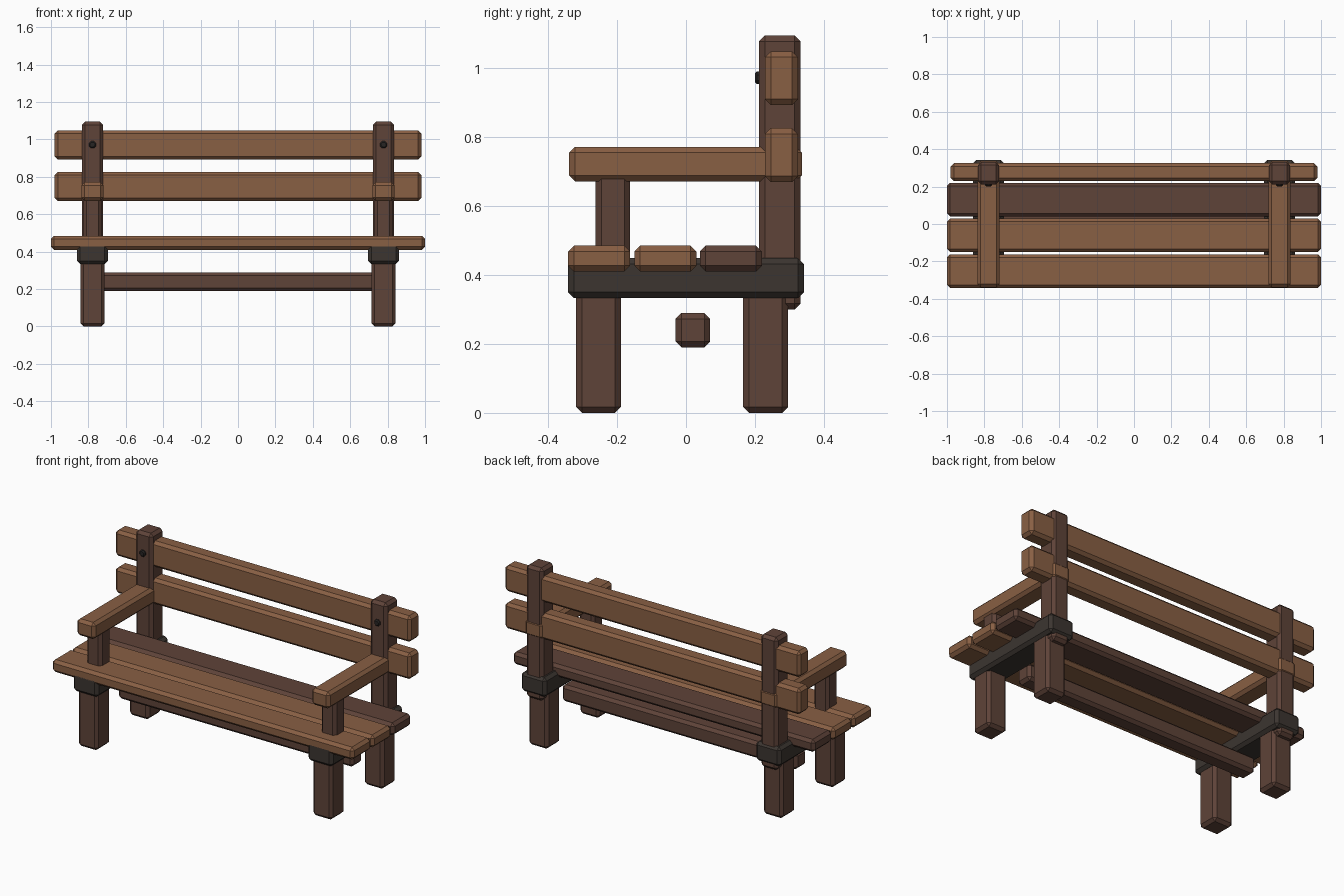
import bpy, bmesh, math
from mathutils import Matrix

if "Cube" in bpy.data.objects:
    bpy.data.objects.remove(bpy.data.objects["Cube"])


def material(name, rgb):
    m = bpy.data.materials.new(name)
    m.diffuse_color = (*rgb, 1.0)
    m.use_nodes = True
    m.node_tree.nodes["Principled BSDF"].inputs["Base Color"].default_value = m.diffuse_color
    return m


LIGHT = material("light wood", (0.25, 0.115, 0.057))
DARK = material("dark wood", (0.113, 0.056, 0.040))
IRON = material("dark iron", (0.045, 0.036, 0.030))
BOLT = material("black bolt", (0.020, 0.018, 0.017))


def finish(bm, name, mat):
    me = bpy.data.meshes.new(name)
    bm.to_mesh(me)
    bm.free()
    me.materials.append(mat)
    ob = bpy.data.objects.new(name, me)
    bpy.context.collection.objects.link(ob)
    return ob


def beam(name, x, y, z, mat, bevel=0.017):
    """Chamfered box given by its (min, max) range on each axis."""
    bm = bmesh.new()
    bmesh.ops.create_cube(bm, size=1.0)
    for v in bm.verts:
        for i, (lo, hi) in enumerate((x, y, z)):
            v.co[i] = lo if v.co[i] < 0 else hi
    bmesh.ops.bevel(bm, geom=bm.edges[:], offset=bevel, segments=1,
                    profile=0.5, affect='EDGES')
    return finish(bm, name, mat)


def bolt(name, x, y, z):
    """Small chamfered bolt head facing the front."""
    bm = bmesh.new()
    bmesh.ops.create_cone(bm, cap_ends=True, segments=8, radius1=0.02,
                          radius2=0.02, depth=0.03,
                          matrix=Matrix.Translation((x, y, z))
                          @ Matrix.Rotation(math.pi / 2, 4, 'X')
                          @ Matrix.Rotation(math.pi / 8, 4, 'Z'))
    rims = [e for e in bm.edges if abs(e.verts[0].co.y - e.verts[1].co.y) < 1e-4]
    bmesh.ops.bevel(bm, geom=rims, offset=0.006, segments=1,
                    profile=0.5, affect='EDGES')
    return finish(bm, name, BOLT)


# seat planks, the rear one darker
for i, (y0, mat) in enumerate(((-0.342, LIGHT), (-0.15, LIGHT), (0.04, DARK))):
    beam(f"seat_plank_{i + 1}", (-1, 1), (y0, y0 + 0.18), (0.41, 0.485), mat)

# backrest planks
for name, z0 in (("lower", 0.67), ("upper", 0.893)):
    beam(f"{name}_back_plank", (-0.98, 0.98), (0.229, 0.325), (z0, z0 + 0.156), LIGHT)

# stretcher under the seat
beam("stretcher", (-0.78, 0.78), (-0.03, 0.07), (0.19, 0.29), DARK)

# end frames
for side, cx in (("left", -0.778), ("right", 0.778)):
    def span(w):
        return (cx - w / 2, cx + w / 2)
    beam(f"{side}_front_leg", span(0.13), (-0.319, -0.189), (0, 0.36), DARK)
    beam(f"{side}_back_leg", span(0.13), (0.166, 0.296), (0, 0.36), DARK)
    beam(f"{side}_seat_bracket", span(0.165), (-0.342, 0.342), (0.333, 0.449), IRON)
    beam(f"{side}_back_post", span(0.112), (0.212, 0.332), (0.30, 1.095), DARK)
    beam(f"{side}_arm_support", span(0.10), (-0.262, -0.162), (0.44, 0.70), DARK)
    beam(f"{side}_armrest", span(0.12), (-0.339, 0.336), (0.672, 0.772), LIGHT)
    bolt(f"{side}_bolt", cx, 0.215, 0.972)
